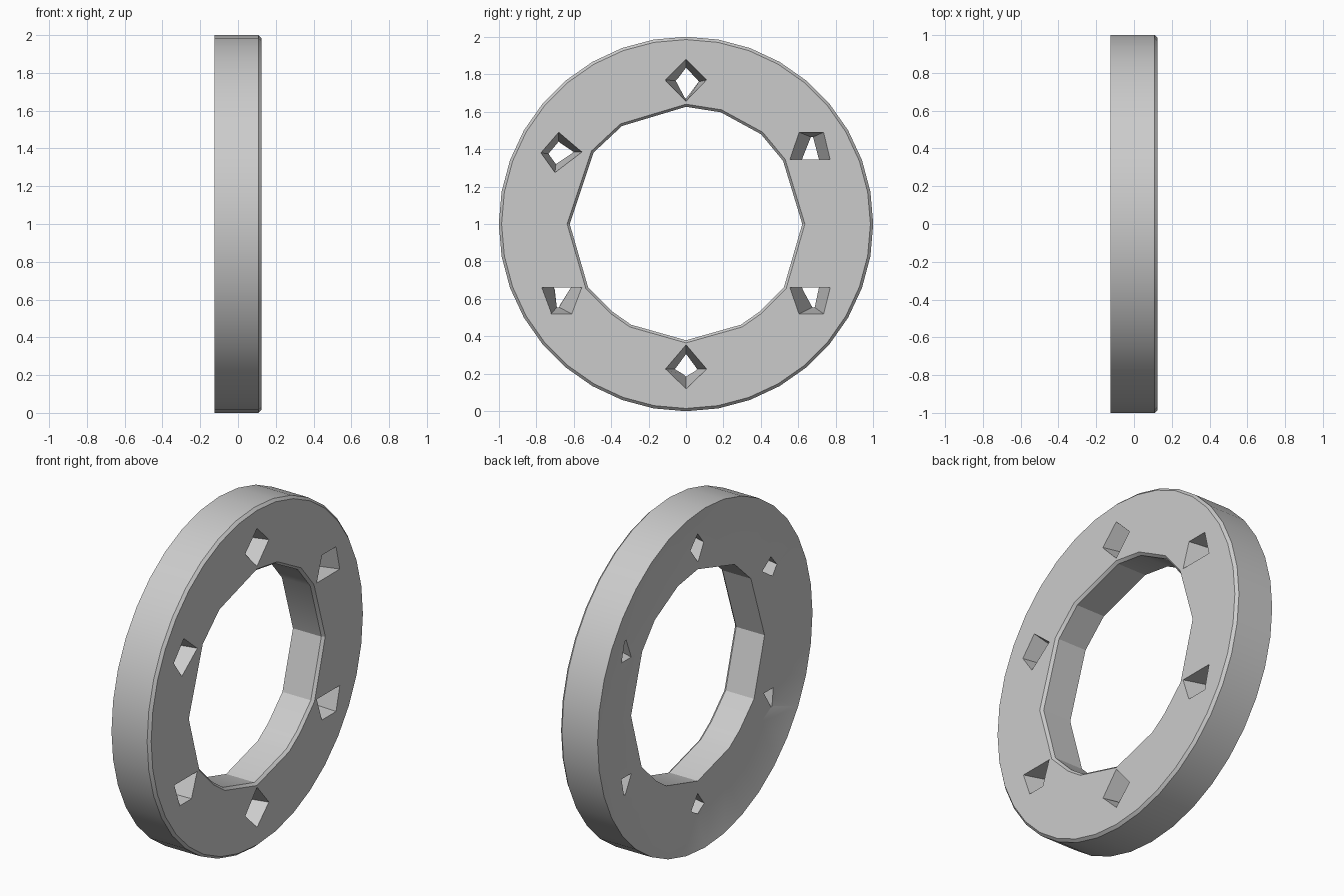
import bpy, bmesh, math
from mathutils import Vector

if "Cube" in bpy.data.objects:
    bpy.data.objects.remove(bpy.data.objects["Cube"], do_unlink=True)

HALF = 0.124      # half thickness along x
BEVEL = 0.016     # chamfer on the +x rims
FLOOR = -0.077    # x of the sunken middle of the back face
SIDES = 36

grey = bpy.data.materials.new("plain grey")
grey.use_nodes = True
grey.diffuse_color = (0.6, 0.6, 0.6, 1)
grey.node_tree.nodes["Principled BSDF"].inputs["Base Color"].default_value = (0.6, 0.6, 0.6, 1)


def loft(name, sections):
    """Closed solid through (x, [(y, z), ...]) sections with equal point counts."""
    bm = bmesh.new()
    rings = [[bm.verts.new((x, y, z)) for y, z in pts] for x, pts in sections]
    for a, b in zip(rings, rings[1:]):
        for i in range(len(a)):
            j = (i + 1) % len(a)
            bm.faces.new((a[i], a[j], b[j], b[i]))
    bm.faces.new(rings[0])
    bm.faces.new(rings[-1])
    bmesh.ops.recalc_face_normals(bm, faces=bm.faces)
    mesh = bpy.data.meshes.new(name)
    bm.to_mesh(mesh)
    bm.free()
    mesh.materials.append(grey)
    obj = bpy.data.objects.new(name, mesh)
    bpy.context.collection.objects.link(obj)
    return obj


def scaled(pts, s):
    return [(y * s, 1 + (z - 1) * s) for y, z in pts]


def loop(radius):
    """Closed loop of points around the axis, with the radius given by angle."""
    angles = [i * math.tau / SIDES for i in range(SIDES)]
    return [(radius(a) * math.cos(a), 1 + radius(a) * math.sin(a)) for a in angles]


def hexagon(a):
    """Hexagon radius with corners at the six holes."""
    sixth = math.tau / 6
    return 0.84 * math.cos(sixth / 2) / math.cos((a + sixth / 2) % sixth - sixth / 2)


def taper(name, front, back):
    """Tapered cutter through both faces, extended past each."""
    def at(t):
        return [tuple(Vector(b).lerp(Vector(f), t)) for f, b in zip(front, back)]
    return loft(name, [(FLOOR + (HALF - FLOOR) * t, at(t)) for t in (-0.1, 1.1)])


# Outer disc: sunken back face, plain wall, chamfered +x rim
circle = loop(lambda a: 1)
ring = loft("ring", [(FLOOR, loop(hexagon)), (-HALF, circle), (HALF - BEVEL, circle),
                     (HALF, scaled(circle, 0.985))])

# Irregular central opening with its chamfer
opening = [(0, 1.64), (0.19, 1.61), (0.41, 1.49), (0.53, 1.345), (0.635, 1), (0.535, 0.655),
           (0.4, 0.52), (0.3, 0.45), (0, 0.365), (-0.3, 0.45), (-0.4, 0.52), (-0.535, 0.655),
           (-0.635, 1), (-0.505, 1.39), (-0.35, 1.535)]
cutters = [loft("opening_cutter", [(-0.2, scaled(opening, 0.978)),
                                   (HALF - BEVEL, scaled(opening, 0.978)),
                                   (HALF + BEVEL, scaled(opening, 1.022))])]

# Six tapered holes: wide on the +x face, narrow on the back
holes = {
    "top": ([(0, 1.88), (0.11, 1.77), (0, 1.655), (-0.11, 1.77)],
            [(0, 1.835), (0.07, 1.76), (0, 1.67), (-0.055, 1.765)]),
    "bottom": ([(0, 0.355), (0.11, 0.225), (0, 0.12), (-0.11, 0.225)],
               [(0, 0.305), (0.06, 0.225), (0, 0.185), (-0.06, 0.225)]),
    "upper_back": ([(0.605, 1.49), (0.735, 1.49), (0.77, 1.345), (0.555, 1.345)],
                   [(0.667, 1.465), (0.679, 1.465), (0.71, 1.345), (0.62, 1.345)]),
    "lower_back": ([(0.605, 0.52), (0.735, 0.52), (0.77, 0.66), (0.555, 0.66)],
                   [(0.675, 0.555), (0.687, 0.555), (0.71, 0.66), (0.62, 0.66)]),
    "lower_front": ([(-0.72, 0.52), (-0.61, 0.52), (-0.555, 0.66), (-0.77, 0.66)],
                    [(-0.69, 0.555), (-0.678, 0.555), (-0.615, 0.66), (-0.705, 0.66)]),
    "upper_front": ([(-0.68, 1.49), (-0.555, 1.385), (-0.7, 1.275), (-0.775, 1.38)],
                    [(-0.68, 1.44), (-0.6, 1.385), (-0.695, 1.32), (-0.735, 1.375)]),
}
for name, (front, back) in holes.items():
    cutters.append(taper(name + "_hole_cutter", front, back))

# Cut, bake and tidy up
for cutter in cutters:
    cutter.hide_render = True
    mod = ring.modifiers.new(cutter.name, 'BOOLEAN')
    mod.operation = 'DIFFERENCE'
    mod.solver = 'EXACT'
    mod.object = cutter
bpy.context.view_layer.update()
baked = bpy.data.meshes.new_from_object(ring.evaluated_get(bpy.context.evaluated_depsgraph_get()))
ring.modifiers.clear()
ring.data = baked
for cutter in cutters:
    bpy.data.objects.remove(cutter, do_unlink=True)

bpy.ops.object.select_all(action='DESELECT')
ring.select_set(True)
bpy.context.view_layer.objects.active = ring
bpy.ops.object.shade_smooth_by_angle(angle=math.radians(25))
